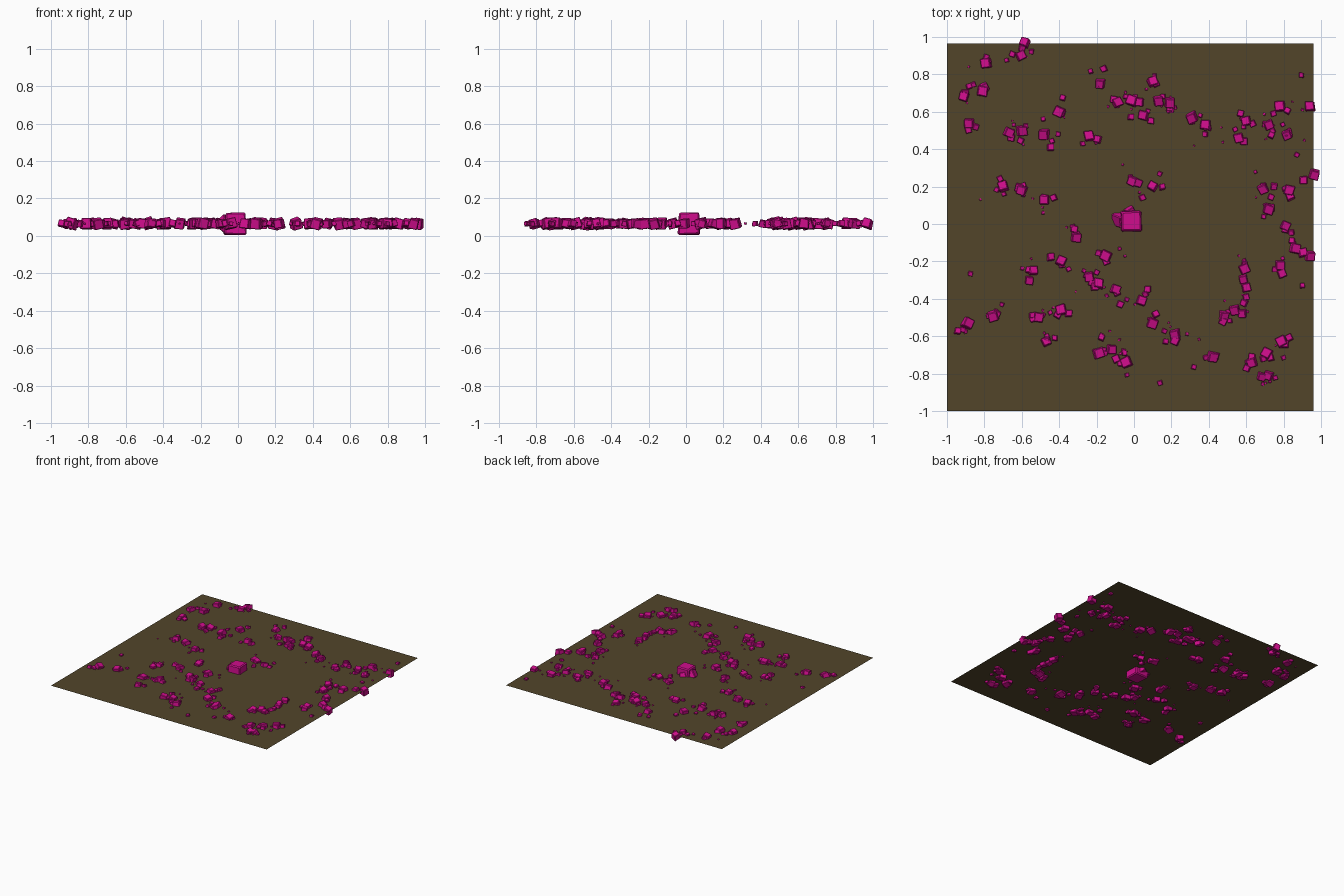
import bpy, bmesh, random
from math import radians
from mathutils import Matrix, Vector, Euler

if "Cube" in bpy.data.objects:
    bpy.data.objects.remove(bpy.data.objects["Cube"])

random.seed(7)
LEVEL = 0.066  # height of the ground sheet, rocks are half sunk in it


def material(name, rgb):
    m = bpy.data.materials.new(name)
    m.diffuse_color = (*rgb, 1)
    m.use_nodes = True
    m.node_tree.nodes["Principled BSDF"].inputs["Base Color"].default_value = m.diffuse_color
    return m


soil = material("soil", (0.085, 0.06, 0.023))
magenta = material("magenta", (0.62, 0.004, 0.26))


def finish(bm, name, mat):
    me = bpy.data.meshes.new(name)
    bm.to_mesh(me)
    bm.free()
    me.materials.append(mat)
    ob = bpy.data.objects.new(name, me)
    bpy.context.collection.objects.link(ob)
    return ob


def add_rock(bm, x, y, size, turn=None):
    """Slightly tapered, chipped cube with random tilt."""
    rock = bmesh.new()
    bmesh.ops.create_cube(rock, size=size)
    for v in rock.verts:
        v.co *= random.uniform(0.88, 1.04)
        if v.co.z > 0:
            v.co.xy *= 0.9
    bmesh.ops.bevel(rock, geom=rock.edges[:], offset=size * 0.06, segments=1, affect='EDGES')
    if turn is None:
        turn = Euler((random.uniform(-.3, .3), random.uniform(-.3, .3), random.uniform(-.5, .5)))
    rock.transform(Matrix.Translation((x, y, LEVEL)) @ turn.to_matrix().to_4x4())
    me = bpy.data.meshes.new("tmp")
    rock.to_mesh(me)
    rock.free()
    bm.from_mesh(me)
    bpy.data.meshes.remove(me)


# Ground sheet
bm = bmesh.new()
bm.faces.new([bm.verts.new((x, y, LEVEL)) for x, y in
              ((-1, -1), (0.96, -1), (0.96, 0.965), (-1, 0.965))])
finish(bm, "ground_sheet", soil)

# Large central rock with a side bulge
bm = bmesh.new()
add_rock(bm, -0.015, 0.015, 0.126, Euler((0, 0, 0.03)))
add_rock(bm, -0.072, 0.025, 0.075, Euler((0.5, 0.6, 0.4)))
add_rock(bm, -0.02, 0.068, 0.05, Euler((0.4, 0.2, 0.6)))
finish(bm, "central_rock", magenta)

# Rock drifts: main rock positions; smaller companions fall around each
drifts = {
    "northwest": [(-.585, .97), (-.605, .90), (-.79, .86), (-.91, .68), (-.88, .54), (-.81, .71)],
    "upper_left": [(-.67, .49), (-.60, .50), (-.48, .48), (-.40, .60), (-.24, .47), (-.18, .75)],
    "north": [(-.09, .65), (-.01, .66), (.05, .58), (.10, .76), (.13, .66), (.19, .65),
              (.31, .57), (.38, .53), (.56, .46), (.60, .55)],
    "northeast": [(.72, .53), (.78, .63), (.82, .48), (.94, .63), (.963, .265)],
    "east": [(.83, .18), (.69, .19), (.72, .08), (.81, -.01), (.86, -.13), (.78, -.22), (.94, -.17)],
    "west": [(-.70, .20), (-.60, .18), (-.48, .13)],
    "centre": [(-.01, .23), (.10, .20)],
    "southwest": [(-.31, -.07), (-.39, -.20), (-.54, -.25), (-.51, -.50), (-.39, -.46),
                  (-.47, -.63), (-.75, -.49), (-.89, -.53)],
    "south_inner": [(-.24, -.28), (-.15, -.17), (-.19, -.32), (-.10, -.35), (.04, -.41), (.10, -.53)],
    "south": [(-.19, -.69), (-.12, -.67), (-.04, -.74), (.22, -.59), (.42, -.71)],
    "southeast": [(.48, -.49), (.54, -.46), (.59, -.24), (.60, -.34), (.63, -.74), (.71, -.69),
                  (.72, -.81), (.79, -.63)],
}
for name, spots in drifts.items():
    bm = bmesh.new()
    for x, y in spots:
        add_rock(bm, x, y, random.uniform(.05, .06))
        for size, spread in ((.042, .03), (.034, .035), (.024, .045), (.013, .055)):
            px, py = x + random.gauss(0, spread), y + random.gauss(0, spread)
            if abs(px) < .95 and abs(py) < .95:
                add_rock(bm, px, py, size * random.uniform(.75, 1.15))
    finish(bm, name + "_rocks", magenta)

# Lone small pebbles
bm = bmesh.new()
for x, y in ((.895, .795), (-.875, -.265), (.14, -.85), (.90, -.33), (.87, .37), (.32, -.765)):
    add_rock(bm, x, y, .028)
finish(bm, "loose_pebbles", magenta)
